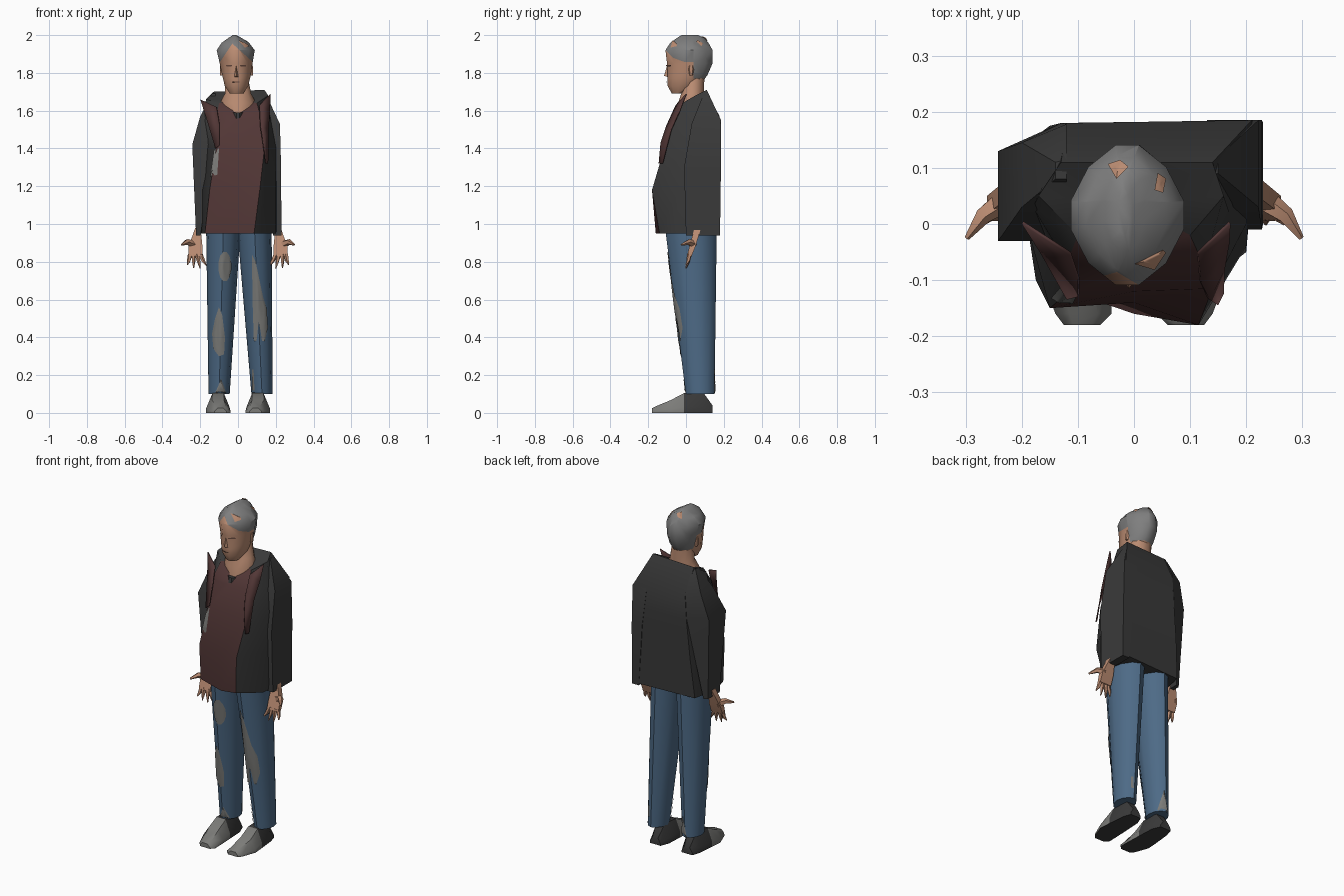
import bpy, bmesh, math
from mathutils import Vector
from mathutils.bvhtree import BVHTree

cube = bpy.data.objects.get("Cube")
if cube:
    bpy.data.objects.remove(cube, do_unlink=True)
built = []


def material(name, r, g, b):
    mat = bpy.data.materials.new(name)
    mat.use_nodes = True
    mat.diffuse_color = (r, g, b, 1)
    bsdf = mat.node_tree.nodes["Principled BSDF"]
    bsdf.inputs["Base Color"].default_value = (r, g, b, 1)
    bsdf.inputs["Roughness"].default_value = .9
    return mat


CHARCOAL = material("charcoal cloth", .042, .042, .042)
MAROON = material("maroon cloth", .085, .038, .037)
DENIM = material("blue denim", .075, .145, .24)
SKIN = material("skin", .5, .265, .17)
GREY_HAIR = material("grey hair", .21, .21, .21)
GREY = material("worn grey", .2, .2, .19)
DARK = material("dark features", .14, .07, .05)


def finish(name, bm, mats, rule=None):
    """Turn a bmesh into an object, colouring faces by a rule on the face."""
    bmesh.ops.recalc_face_normals(bm, faces=bm.faces)
    bm.normal_update()
    if rule:
        for face in bm.faces:
            face.material_index = rule(face)
    mesh = bpy.data.meshes.new(name)
    bm.to_mesh(mesh)
    bm.free()
    for mat in mats:
        mesh.materials.append(mat)
    obj = bpy.data.objects.new(name, mesh)
    bpy.context.collection.objects.link(obj)
    built.append(obj)
    return obj


def bridge(bm, rings):
    """Skin closed rings of points and cap both ends."""
    rows = [[bm.verts.new(p) for p in ring] for ring in rings]
    for low, high in zip(rows, rows[1:]):
        for j in range(len(low)):
            k = (j + 1) % len(low)
            bm.faces.new((low[j], low[k], high[k], high[j]))
    bm.faces.new(rows[0][::-1])
    bm.faces.new(rows[-1])
    return bm


def loft(rings):
    return bridge(bmesh.new(), rings)


def oval(z, cx, cy, rx, ry, sides=12, power=1.0, phase=.5):
    ring = []
    for i in range(sides):
        a = math.tau * (i + phase) / sides
        c, s = math.cos(a), math.sin(a)
        ring.append((cx + rx * math.copysign(abs(c) ** power, c),
                     cy + ry * math.copysign(abs(s) ** power, s), z))
    return ring


def box_ring(z, x0, x1, y0, y1, inner_back=None):
    """Four corners; inner_back moves the back corner nearest the body."""
    backs = [y1, y1]
    if inner_back is not None:
        backs[0 if x0 > 0 else 1] = inner_back
    return [(x0, y0, z), (x1, y0, z), (x1, backs[1], z), (x0, backs[0], z)]


def tube(bm, path, radii, sides=5):
    """Add a tapered limb along a path."""
    rings = []
    for i, (p, r) in enumerate(zip(path, radii)):
        ahead = Vector(path[min(i + 1, len(path) - 1)]) - Vector(path[max(i - 1, 0)])
        turn = ahead.to_track_quat('Z', 'Y')
        angles = [math.tau * k / sides for k in range(sides)]
        rings.append([Vector(p) + turn @ Vector((r * math.cos(a), r * math.sin(a), 0)) for a in angles])
    bridge(bm, rings)


def patch(name, target, mat, outline, side="front"):
    """Lay a thin flat-coloured plate on a surface, seen from one side."""
    place, aim = {
        "front": (lambda a, b: Vector((a, -1, b)), Vector((0, 1, 0))),
        "back": (lambda a, b: Vector((a, 1, b)), Vector((0, -1, 0))),
        "top": (lambda a, b: Vector((a, b, 3)), Vector((0, 0, -1))),
    }[side]
    mesh = target.data
    tree = BVHTree.FromPolygons([v.co for v in mesh.vertices],
                                [p.vertices[:] for p in mesh.polygons])
    cx = sum(p[0] for p in outline) / len(outline)
    cy = sum(p[1] for p in outline) / len(outline)
    bm = bmesh.new()
    rows = []
    for step in range(1, 9):
        row = []
        for a, b in outline:
            start = place(cx + (a - cx) * step / 8, cy + (b - cy) * step / 8)
            hit, normal = tree.ray_cast(start, aim)[:2]
            if hit is None:
                hit, normal = tree.find_nearest(start)[:2]
            row.append(bm.verts.new(hit - aim * .003 + normal * .003))
        rows.append(row)
    bm.faces.new(rows[0])
    for low, high in zip(rows, rows[1:]):
        for j in range(len(low)):
            k = (j + 1) % len(low)
            bm.faces.new((low[j], low[k], high[k], high[j]))
    return finish(name, bm, [mat])


def ellipse(cx, cy, rx, ry, sides=12):
    return [p[:2] for p in oval(0, cx, cy, rx, ry, sides)]


# Jacket body with the shirt showing in its open front
levels = [
    (.95, [(-.17, .16), (-.195, .03), (-.175, -.1), (0, -.16), (.085, -.14), (.2, -.05), (.21, .18)]),
    (1.18, [(-.15, .175), (-.2, .03), (-.15, -.15), (0, -.14), (.115, -.18), (.2, -.04), (.22, .18)]),
    (1.4, [(-.13, .18), (-.18, .01), (-.115, -.12), (0, -.12), (.14, -.115), (.2, 0), (.22, .185)]),
    (1.55, [(-.12, .18), (-.18, .03), (-.12, -.07), (0, -.085), (.125, -.075), (.17, .02), (.21, .185)]),
]
rings = [[(x, y, z) for x, y in pts] for z, pts in levels]
rings.append([(-.13, .11, 1.7), (-.17, .05, 1.66), (-.1, -.02, 1.64), (0, -.07, 1.57),
              (.1, -.02, 1.64), (.16, .05, 1.68), (.14, .11, 1.71)])
bm = loft(rings)
top_cap = [f for f in bm.faces if len(f.verts) == 7 and f.calc_center_median().z > 1.6]
bmesh.ops.poke(bm, faces=top_cap)


def is_shirt(face):
    middle = face.calc_center_median()
    return int(face.normal.y < -.5 and abs(middle.x + .02) < .09 and middle.y < 0)


body = finish("jacket_and_shirt", bm, [CHARCOAL, MAROON], is_shirt)

# Sleeves
sleeves = {
    "left_sleeve": [(.94, .185, .23, 0, .18), (1.3, .16, .228, -.01, .185),
                    (1.53, .13, .222, .03, .185), (1.68, .12, .15, .09, .12)],
    "right_sleeve": [(.94, -.222, -.198, .0, .11, .12), (1.42, -.242, -.13, -.03, .13, .18),
                     (1.57, -.2, -.12, .03, .145, .178), (1.69, -.14, -.12, .08, .11, .115)],
}
for name, spans in sleeves.items():
    finish(name, loft([box_ring(*s) for s in spans]), [CHARCOAL])

# Turned-out lapels, from inner and outer edges running down to a point
lapels = {
    "left_lapel": ([(.115, -.055, 1.63), (.12, -.105, 1.52), (.135, -.135, 1.43), (.15, -.145, 1.32)],
                   [(.172, .0, 1.69), (.17, -.035, 1.6), (.162, -.08, 1.5), (.16, -.125, 1.32)]),
    "right_lapel": ([(-.115, -.055, 1.62), (-.1, -.1, 1.53), (-.1, -.13, 1.42)],
                    [(-.2, .0, 1.66), (-.168, -.05, 1.56), (-.12, -.135, 1.4)]),
}
for name, (inner, outer) in lapels.items():
    bm = bmesh.new()
    edges = [[bm.verts.new(p) for p in pts] for pts in (inner, outer)]
    for i in range(len(inner) - 1):
        bm.faces.new((edges[0][i], edges[1][i], edges[1][i + 1], edges[0][i + 1]))
    lapel = finish(name, bm, [MAROON])
    lapel.modifiers.new("thickness", "SOLIDIFY").thickness = .006

# Jeans, the legs overlapping slightly at the crotch
legs = {}
for name, bottom, top in (("left_leg", .127, .086), ("right_leg", -.1, -.077)):
    legs[name] = finish(name, loft([oval(.1, bottom, .075, .056, .076, 12, 1.1, 0),
                                    oval(1, top, .025, .092, .138, 12, 1.1, 0)]), [DENIM])

# Worn areas on the jeans
right, left = legs["right_leg"], legs["left_leg"]
patch("right_knee_wear", right, GREY, [(-.1, .56), (-.085, .52), (-.07, .4), (-.075, .31), (-.1, .3),
                                       (-.128, .34), (-.135, .42), (-.12, .5)])
patch("right_thigh_wear", right, GREY, ellipse(-.07, .775, .033, .08))
patch("left_leg_wear", left, GREY, [(.075, .84), (.095, .8), (.13, .62), (.15, .55), (.156, .45),
                                    (.14, .38), (.085, .38), (.078, .6)])
patch("right_cuff_wear", right, GREY, [(-.12, .105), (-.065, .105), (-.09, .18)])
patch("right_heel_wear", right, GREY, [(-.11, .105), (-.06, .105), (-.085, .23)], "back")
patch("left_heel_wear", left, GREY, [(.13, .16), (.145, .16), (.143, .23), (.132, .23)], "back")
patch("left_inner_cuff_wear", left, GREY, [(.077, .12), (.09, .12), (.085, .23), (.077, .23)])
patch("shirt_wear", body, GREY, [(-.145, 1.25), (-.11, 1.26), (-.1, 1.4), (-.125, 1.39)])

# Shoes with a grey toe and dark heel and sole
for name, side in (("left_shoe", 1), ("right_shoe", -1)):
    rings = []
    for y, inner, outer, h in ((-.18, .06, .125, .025), (-.16, .04, .14, .035), (-.08, .042, .17, .068),
                               (-.01, .045, .165, .105), (.09, .05, .155, .11), (.14, .07, .14, .04)):
        mid, half = (inner + outer) / 2, (outer - inner) / 4
        rings.append([(side * x, y, z) for x, z in (
            (inner, 0), (outer, 0), (outer, h * .3), (mid + half, h), (mid - half, h), (inner, h * .3))])
    finish(name, loft(rings), [GREY, CHARCOAL],
           lambda f: int(f.calc_center_median().y > -.02 or f.normal.z < -.5))

# Hands with spread fingers
for name, side in (("left_hand", 1), ("right_hand", -1)):
    bm = loft([[(side * x, y, z) for x, y, z in box_ring(*r)] for r in (
        (.83, .187, .262, .005, .03), (.88, .188, .262, .018, .05), (.98, .198, .226, .045, .08))])
    for tip in ((.168, .78), (.2, .765), (.235, .768), (.268, .785)):
        root = .2 + (tip[0] - .168) * .53
        tube(bm, [(side * root, .018, .84), (side * (root + tip[0]) / 2, .012, .805),
                  (side * tip[0], .0, tip[1])], (.013, .01, .003))
    tube(bm, [(side * .235, .04, .89), (side * .27, .015, .905), (side * .298, -.025, .89)], (.022, .016, .005))
    finish(name, bm, [SKIN])

# Neck and open chest
finish("neck", loft([oval(1.54, 0, .0, .045, .06), oval(1.64, 0, .025, .1, .07),
                     oval(1.69, 0, .035, .072, .062), oval(1.8, -.01, .04, .06, .06)]), [SKIN])
finish("undershirt", loft([oval(1.53, 0, -.025, .03, .06), oval(1.59, 0, -.012, .036, .062)]), [CHARCOAL])

# Head, with the hairline cut in and coloured by plane
bm = loft([oval(z, cx, cy, rx, ry, 12, power) for z, cx, cy, rx, ry, power in (
    (1.69, -.008, -.04, .036, .036, 1), (1.73, -.008, -.012, .064, .088, 1),
    (1.79, -.008, .008, .079, .11, 1), (1.85, -.01, .02, .09, .125, 1.1),
    (1.92, -.012, .016, .105, .13, 1.2), (1.96, -.014, .018, .075, .105, 1.2),
    (1.985, -.016, .025, .036, .075, 1), (2, -.018, .02, .01, .045, 1))])
peak = Vector((-.03, 0, 1.955))
cuts = [(peak, Vector((-1.5, 0, 1))), (peak, Vector((.9, 0, 1))),
        (Vector((0, .04, 0)), Vector((0, 1, 0))), (Vector((0, 0, 1.77)), Vector((0, 0, 1)))]
for point, normal in cuts:
    bmesh.ops.bisect_plane(bm, geom=bm.verts[:] + bm.edges[:] + bm.faces[:],
                           plane_co=point, plane_no=normal)


def is_hair(face):
    over = [(face.calc_center_median() - p).dot(n) > 0 for p, n in cuts]
    return int(over[0] or over[1] or (over[2] and over[3]))


head = finish("head", bm, [SKIN, GREY_HAIR], is_hair)
patch("crown_bald_spot", head, SKIN, [(-.045, .105), (-.03, .08), (-.01, .1), (-.025, .112)], "top")
patch("side_bald_spot", head, SKIN, [(.035, .06), (.05, .055), (.055, .08), (.04, .09)], "top")
patch("brow_bald_spot", head, SKIN, [(.0, -.07), (.05, -.045), (.055, -.05), (.035, -.08)], "top")

# Nose, ears, eyes and mouth
bm = bmesh.new()
corners = [bm.verts.new(p) for p in ((-.01, -.098, 1.845), (-.025, -.09, 1.775),
                                     (.007, -.09, 1.775), (-.009, -.116, 1.785))]
bmesh.ops.convex_hull(bm, input=corners)
finish("nose", bm, [SKIN])
for name, side in (("left", 1), ("right", -1)):
    finish(name + "_ear", loft([oval(z, -.009 + side * .077, .027, .012, r, 6) for z, r in (
        (1.785, .008), (1.82, .018), (1.84, .013))]), [SKIN])
    patch(name + "_eye", head, DARK, ellipse(-.01 + side * .036, 1.838, .018, .005, 6))
patch("mouth", head, DARK, ellipse(-.01, 1.752, .022, .003, 6))

# Soft shading with crisp creases
bpy.ops.object.select_all(action='DESELECT')
for obj in built:
    obj.select_set(True)
bpy.context.view_layer.objects.active = head
bpy.ops.object.shade_smooth_by_angle(angle=math.radians(45))
